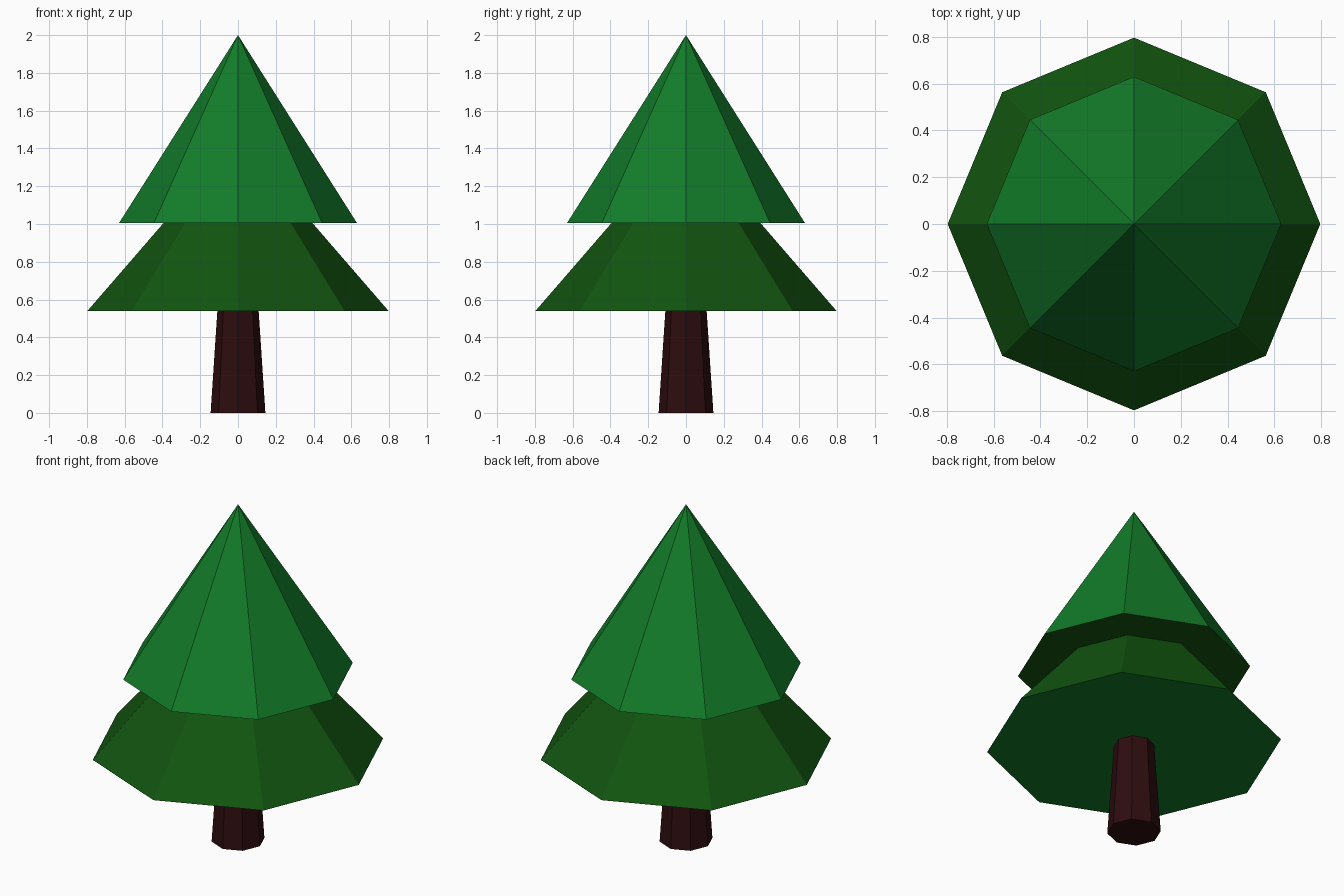
import bpy

SIDES = 8

cube = bpy.data.objects.get("Cube")
if cube:
    bpy.data.objects.remove(cube, do_unlink=True)


def make_material(name, rgb):
    mat = bpy.data.materials.new(name)
    mat.use_nodes = True
    color = (*rgb, 1.0)
    mat.diffuse_color = color
    bsdf = next(n for n in mat.node_tree.nodes if n.type == "BSDF_PRINCIPLED")
    bsdf.inputs["Base Color"].default_value = color
    bsdf.inputs["Roughness"].default_value = 0.9
    return mat


def tapered(name, bottom, top, r_bottom, r_top, side, underside):
    """Eight-sided cone or frustum with its own underside colour."""
    bpy.ops.mesh.primitive_cone_add(
        vertices=SIDES, radius1=r_bottom, radius2=r_top,
        depth=top - bottom, location=(0, 0, (bottom + top) / 2))
    obj = bpy.context.object
    obj.name = name
    obj.data.materials.append(side)
    obj.data.materials.append(underside)
    for face in obj.data.polygons:
        face.use_smooth = False
        face.material_index = 1 if face.normal.z < -0.9 else 0
    return obj


bright_green = make_material("bright green", (0.006, 0.20, 0.022))
olive_green = make_material("olive green", (0.006, 0.09, 0.005))
dark_bark = make_material("dark bark", (0.027, 0.004, 0.005))

# Trunk
tapered("trunk", 0.0, 0.56, 0.145, 0.108, dark_bark, dark_bark)

# Foliage tiers, each with the other tier's green underneath
tapered("lower_foliage", 0.54, 1.46, 0.797, 0.0, olive_green, bright_green)
tapered("upper_foliage", 1.005, 2.0, 0.63, 0.0, bright_green, olive_green)
